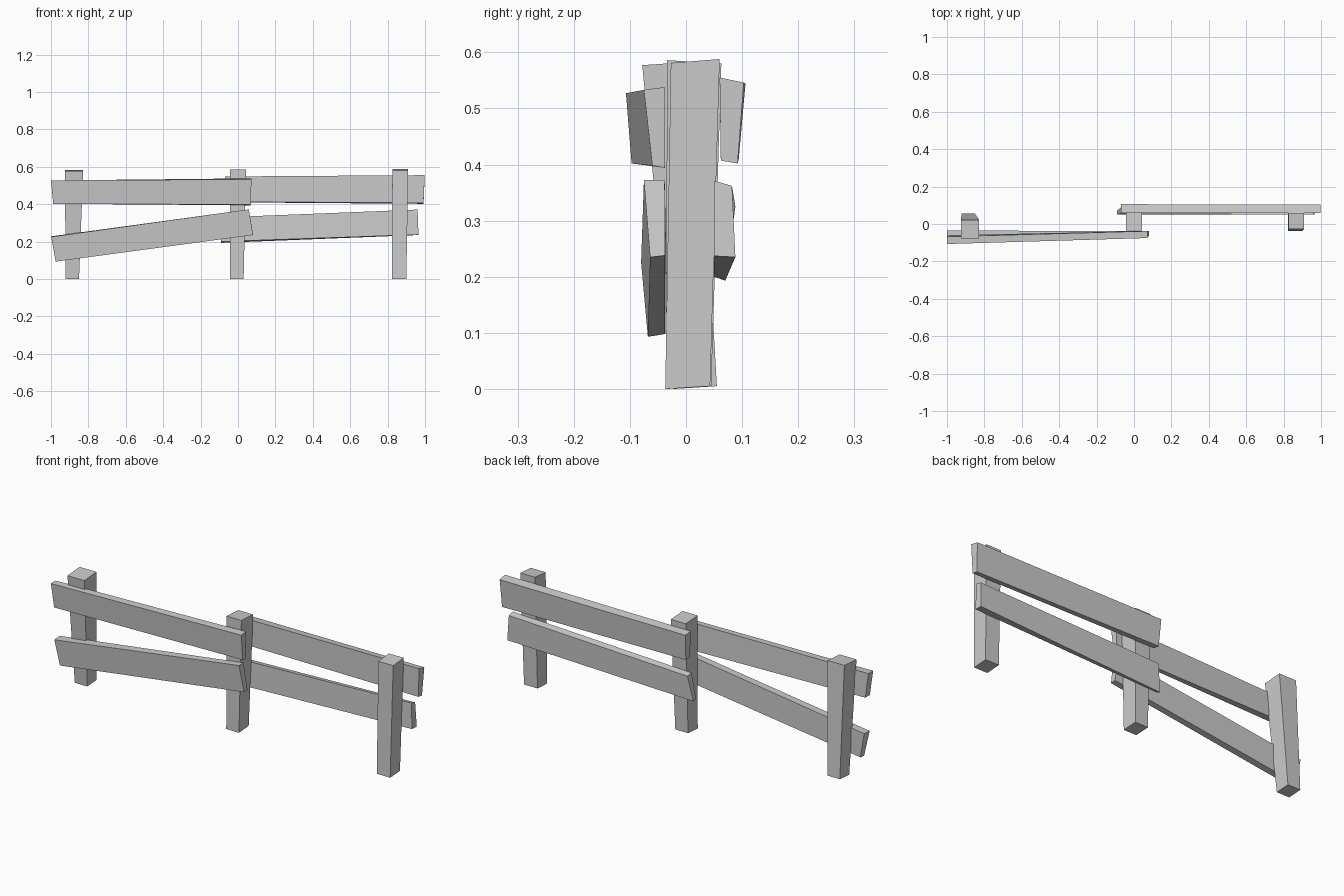
import bpy


def block(name, end_a, end_b):
    """Six-sided timber lofted between two four-point ends."""
    faces = [(3, 2, 1, 0), (4, 5, 6, 7)]
    faces += [(i, (i + 1) % 4, (i + 1) % 4 + 4, i + 4) for i in range(4)]
    mesh = bpy.data.meshes.new(name)
    mesh.from_pydata(end_a + end_b, [], faces)
    obj = bpy.data.objects.new(name, mesh)
    bpy.context.collection.objects.link(obj)


def post(name, bottom, top, z_front, z_back):
    """Rectangles are x0, x1, y0, y1."""
    def ring(r, zf, zb):
        x0, x1, y0, y1 = r
        return [(x0, y0, zf), (x1, y0, zf), (x1, y1, zb), (x0, y1, zb)]
    block(name, ring(bottom, 0.0, 0.005), ring(top, z_front, z_back))


def rail(name, left_x, left, right_x, right):
    """End x is (bottom, top); profile is front-bottom, back-bottom, back-top, front-top in y, z."""
    def ring(x, prof):
        return [(x[i // 2], y, z) for i, (y, z) in enumerate(prof)]
    # left end listed first, so the loft runs along +x
    block(name, ring(left_x, left), ring(right_x, right))


# Posts
post("left_post", (-0.922, -0.85, -0.022, 0.055), (-0.925, -0.828, -0.078, 0.022), 0.577, 0.584)
post("middle_post", (-0.043, 0.03, -0.035, 0.045), (-0.043, 0.043, -0.034, 0.063), 0.586, 0.58)
post("right_post", (0.823, 0.9, -0.037, 0.043), (0.825, 0.91, -0.027, 0.06), 0.581, 0.588)

# Left bay rails, on the front of the posts
rail("upper_left_rail",
     (-0.988, -1.0), [(-0.097, 0.402), (-0.06, 0.402), (-0.068, 0.527), (-0.107, 0.527)],
     (0.068, 0.072), [(-0.06, 0.398), (-0.037, 0.394), (-0.038, 0.538), (-0.075, 0.533)])
rail("lower_left_rail",
     (-0.975, -0.999), [(-0.068, 0.093), (-0.037, 0.098), (-0.035, 0.228), (-0.08, 0.225)],
     (0.08, 0.058), [(-0.064, 0.235), (-0.037, 0.238), (-0.038, 0.372), (-0.075, 0.372)])

# Right bay rails, on the back of the posts
rail("upper_right_rail",
     (-0.065, -0.07), [(0.062, 0.413), (0.094, 0.41), (0.106, 0.544), (0.06, 0.548)],
     (0.992, 0.998), [(0.062, 0.407), (0.092, 0.402), (0.103, 0.546), (0.06, 0.555)])
rail("lower_right_rail",
     (-0.092, -0.07), [(0.05, 0.2), (0.07, 0.193), (0.088, 0.325), (0.055, 0.33)],
     (0.965, 0.96), [(0.05, 0.237), (0.088, 0.235), (0.082, 0.362), (0.05, 0.371)])
